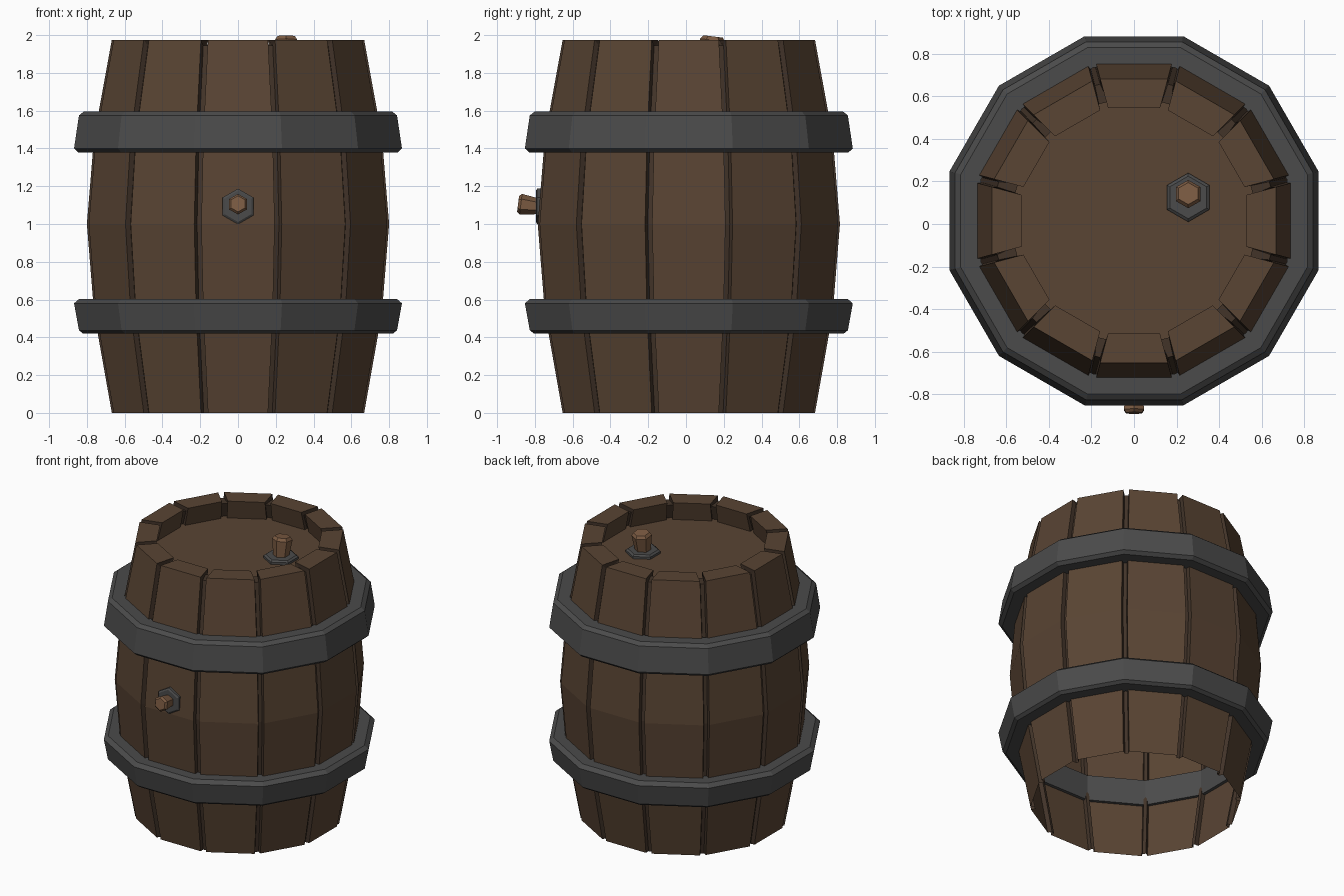
import bpy, bmesh
from math import sin, cos, tan, pi, radians
from mathutils import Matrix, Vector

if "Cube" in bpy.data.objects:
    bpy.data.objects.remove(bpy.data.objects["Cube"])

N = 12
CY = 0.015          # barrel axis offset, balances the front tap
STEP = 2 * pi / N


def material(name, rgb):
    m = bpy.data.materials.new(name)
    m.diffuse_color = (*rgb, 1)
    m.use_nodes = True
    m.node_tree.nodes["Principled BSDF"].inputs["Base Color"].default_value = m.diffuse_color
    return m


WOOD = material("wood", (0.10, 0.058, 0.033))
DARK = material("dark_wood", (0.055, 0.034, 0.022))
IRON = material("iron", (0.07, 0.07, 0.07))
PEG = material("peg_wood", (0.20, 0.105, 0.055))


def finish(bm, name, mats, matrix=None, normals=True):
    if normals:
        bmesh.ops.recalc_face_normals(bm, faces=bm.faces)
    me = bpy.data.meshes.new(name)
    bm.to_mesh(me)
    bm.free()
    for m in mats:
        me.materials.append(m)
    ob = bpy.data.objects.new(name, me)
    bpy.context.collection.objects.link(ob)
    ob.matrix_world = matrix or Matrix.Translation((0, CY, 0))
    return ob


def revolve(name, profile, sides, mat, phase, matrix=None, closed=False):
    """Sweep (radius, z) points round the z axis with flat sides."""
    bm = bmesh.new()
    rings = [[bm.verts.new((r * cos(phase + 2 * pi * k / sides),
                            r * sin(phase + 2 * pi * k / sides), z))
              for k in range(sides)] for r, z in profile]
    pairs = list(zip(rings, rings[1:]))
    if closed:
        pairs.append((rings[-1], rings[0]))
    for a, b in pairs:
        for k in range(sides):
            j = (k + 1) % sides
            bm.faces.new((a[k], a[j], b[j], b[k]))
    if not closed:
        bm.faces.new(rings[0])
        bm.faces.new(rings[-1])
    return finish(bm, name, [mat], matrix)


# Staves: thin open shell with a thick rim, split by recessed grooves
LID_Z = 1.84
outer = [(0.668, 0), (0.762, 0.53), (0.80, 1.0), (0.762, 1.46),
         (0.668, 1.975), (0.53, 1.975), (0.56, LID_Z)]
inset = [(0.638, 0), (0.732, 0.53), (0.77, 1.0), (0.732, 1.46),
         (0.643, 1.945), (0.56, 1.945), (0.59, LID_Z)]
GAP = 0.02


def edge(bm, prof, k, side):
    """Column of points along one edge of stave k."""
    rot = Matrix.Rotation(k * STEP, 3, 'Z')
    return [bm.verts.new(rot @ Vector((a, side * (w[0] * tan(STEP / 2) - GAP), z)))
            for (a, z), w in zip(prof, outer)]


bm = bmesh.new()
cols = []
for k in range(N):
    cols += [(edge(bm, outer, k, -1), 0), (edge(bm, outer, k, 1), 1),
             (edge(bm, inset, k, 1), 1), (edge(bm, inset, k + 1, -1), 1)]
for i, (a, m) in enumerate(cols):
    b = cols[(i + 1) % len(cols)][0]
    for j in range(len(a) - 1):
        f = bm.faces.new((a[j], b[j], b[j + 1], a[j + 1]))
        f.material_index = m
finish(bm, "staves", [WOOD, DARK], normals=False)

# Lid
bm = bmesh.new()
bmesh.ops.create_circle(bm, cap_ends=True, segments=N, radius=0.61,
                        matrix=Matrix.Translation((0, 0, LID_Z))
                        @ Matrix.Rotation(STEP / 2, 4, 'Z'))
finish(bm, "lid", [WOOD], normals=False)

# Iron hoops, wide edge towards the belly
top = [(0.72, 1.596), (0.815, 1.596), (0.842, 1.575),
       (0.868, 1.40), (0.845, 1.379), (0.72, 1.379)]
low = [(0.72, 0.42), (0.82, 0.42), (0.842, 0.437),
       (0.868, 0.58), (0.84, 0.604), (0.72, 0.604)]
for name, prof in (("upper_hoop", top), ("lower_hoop", low)):
    revolve(name, [(a / cos(STEP / 2), z) for a, z in prof], N, IRON,
            STEP / 2, closed=True)

# Bung on the lid and smaller one on the front: hex plate and tilted peg


def bung(prefix, matrix):
    revolve(prefix + "_plate", [(0.115, -0.02), (0.115, 0.012), (0.10, 0.022)],
            6, IRON, pi / 2, matrix)
    revolve(prefix + "_peg", [(0.048, -0.02), (0.067, 0.13), (0.052, 0.15)],
            6, PEG, pi / 2, matrix @ Matrix.Rotation(radians(-7), 4, 'X'))


bung("lid_bung", Matrix.Translation((0.255, 0.125, LID_Z + 0.004)))
bung("front_bung", Matrix.Translation((0, -0.779, 1.093))
     @ Matrix.Rotation(radians(90), 4, 'X') @ Matrix.Scale(0.82, 4)
     @ Matrix.Scale(0.9, 4, (0, 0, 1)))
